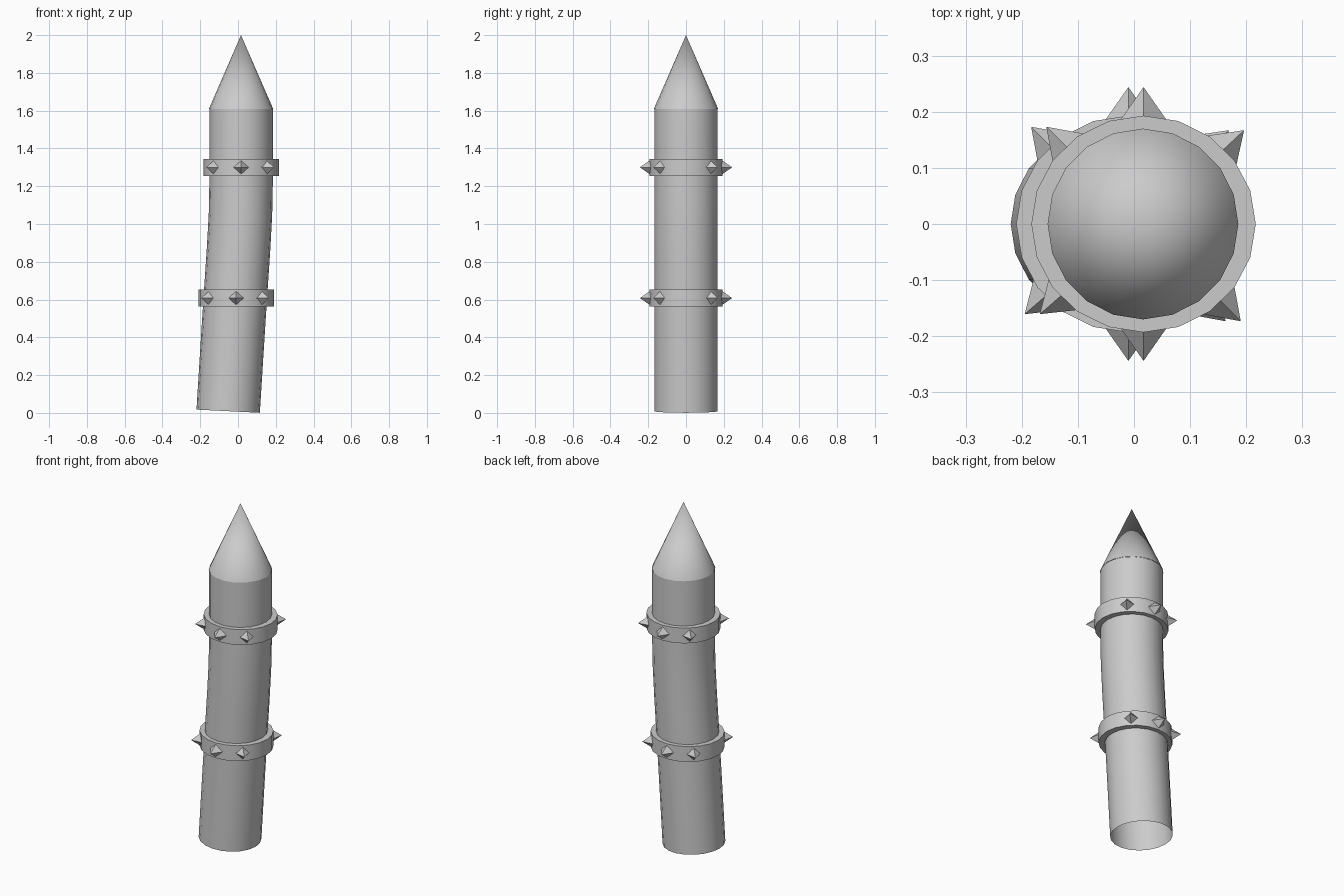
import bpy, bmesh
from math import sin, cos, radians, pi
from mathutils import Matrix, Vector

if "Cube" in bpy.data.objects:
    bpy.data.objects.remove(bpy.data.objects["Cube"])

SIDES = 20
TOP_X = 0.016


def finish(name, bm, smooth=None):
    mesh = bpy.data.meshes.new(name)
    bm.to_mesh(mesh)
    bm.free()
    ob = bpy.data.objects.new(name, mesh)
    bpy.context.collection.objects.link(ob)
    if smooth:
        bpy.ops.object.select_all(action='DESELECT')
        ob.select_set(True)
        bpy.context.view_layer.objects.active = ob
        bpy.ops.object.shade_smooth_by_angle(angle=radians(smooth))
    return ob


def circle(bm, x, z, rx, ry, tilt=0.0):
    out = []
    for i in range(SIDES):
        a = 2 * pi * i / SIDES
        out.append(bm.verts.new((x + rx * cos(a) * cos(tilt), ry * sin(a),
                                 z - rx * cos(a) * sin(tilt))))
    return out


def bridge(bm, lower, upper):
    for i in range(SIDES):
        j = (i + 1) % SIDES
        bm.faces.new((lower[i], lower[j], upper[j], upper[i]))


# Slightly bent shaft, open at the bottom: x, z, tilt
bm = bmesh.new()
path = [(-0.052, 0.009, 0.05), (-0.034, 0.30, 0.06), (-0.015, 0.60, 0.064),
        (0.003, 0.87, 0.06), (0.013, 1.05, 0.03), (TOP_X, 1.20, 0), (TOP_X, 1.61, 0)]
loops = [circle(bm, x, z, 0.168, 0.168, t) for x, z, t in path]
for lo, hi in zip(loops, loops[1:]):
    bridge(bm, lo, hi)
finish("shaft", bm, 30)

# Pointed tip
bm = bmesh.new()
base = circle(bm, TOP_X, 1.61, 0.17, 0.17)
apex = bm.verts.new((TOP_X, 0, 2.0))
for i in range(SIDES):
    bm.faces.new((base[i], base[(i + 1) % SIDES], apex))
finish("pointed_tip", bm, 30)


# Collars, each with six four-sided studs
def collar(name, x, z):
    bm = bmesh.new()
    h = 0.045
    section = [(0.165, 0.165, -h), (0.2, 0.193, -h), (0.2, 0.193, h), (0.165, 0.165, h)]
    rings = [circle(bm, x, z + dz, rx, ry) for rx, ry, dz in section]
    for k in range(4):
        bridge(bm, rings[k], rings[(k + 1) % 4])
    finish(name + "_band", bm, 30)

    bm = bmesh.new()
    for deg in (43, 90, 135, 221, 270, 315):
        a = radians(deg)
        out = Vector((cos(a), sin(a), 0))
        side = Vector((-sin(a), cos(a), 0))
        up = Vector((0, 0, 1))
        c = Vector((x, 0, z))
        tip_r = 0.245 if abs(cos(a)) > 0.1 else 0.244
        tip = bm.verts.new(c + out * tip_r)
        ring = [bm.verts.new(c + out * 0.187 + d * 0.04) for d in (side, up, -side, -up)]
        for i in range(4):
            bm.faces.new((ring[i], ring[(i + 1) % 4], tip))
        bm.faces.new(ring[::-1])
    bmesh.ops.recalc_face_normals(bm, faces=bm.faces)
    finish(name + "_studs", bm)


collar("upper_collar", 0.017, 1.30)
collar("lower_collar", -0.010, 0.608)
